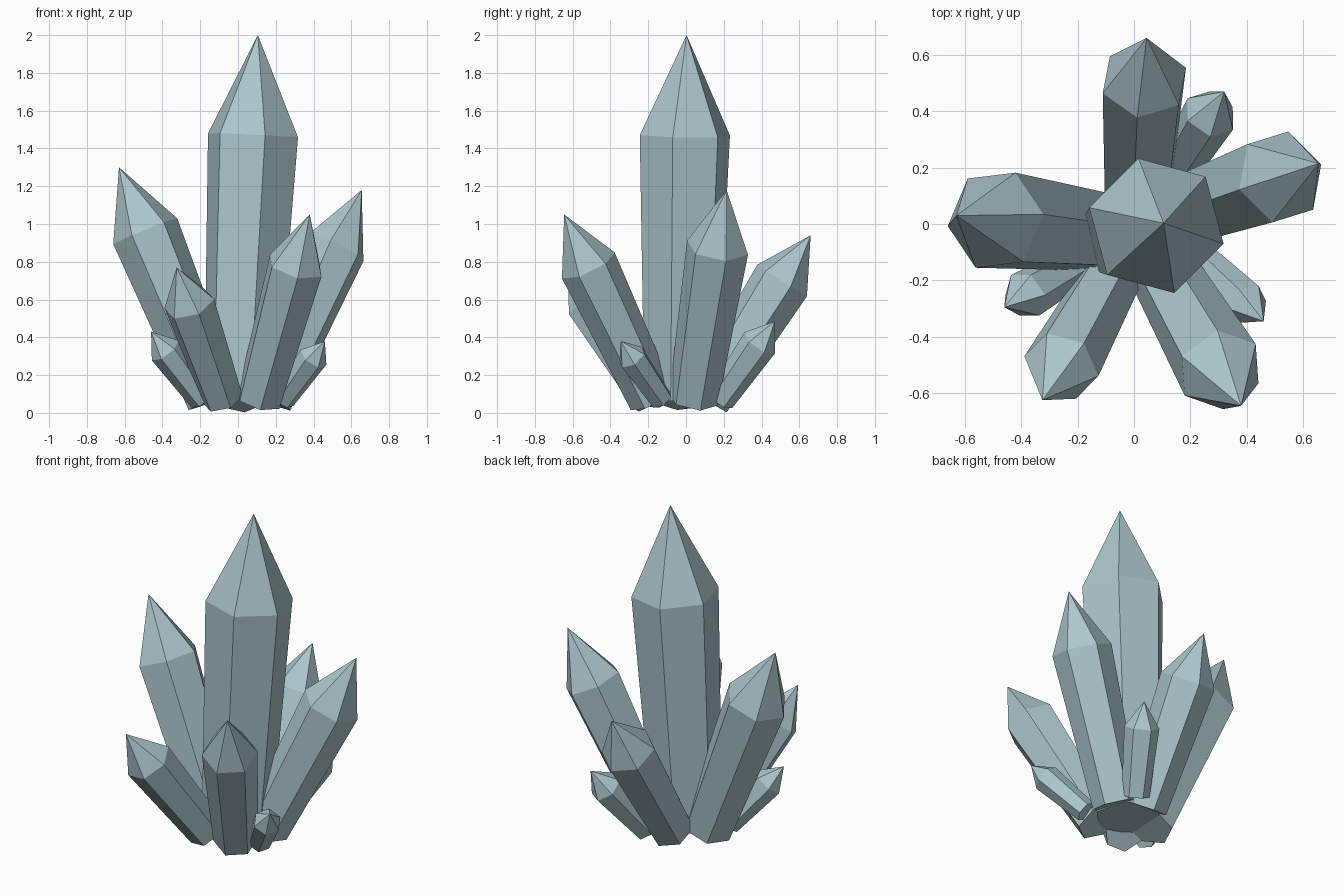
import bpy, bmesh, math
from mathutils import Vector

if "Cube" in bpy.data.objects:
    bpy.data.objects.remove(bpy.data.objects["Cube"])

mat = bpy.data.materials.new("pale_blue_grey_crystal")
mat.diffuse_color = (0.413, 0.565, 0.604, 1)
mat.use_nodes = True
mat.node_tree.nodes["Principled BSDF"].inputs["Base Color"].default_value = mat.diffuse_color

BASE_Z = 0.07      # height of the centre of every root
SHOULDER = 0.725   # where the prism ends and the point begins
TAPER = 0.8        # root radius relative to shoulder radius


def crystal(name, base, tip, radius, azimuth):
    """Six-sided crystal; azimuth is the top-view direction of one corner."""
    base, tip = Vector((*base, BASE_Z)), Vector(tip)
    axis = (tip - base).normalized()
    a = math.radians(azimuth)
    u = Vector((math.cos(a), math.sin(a), 0))
    u.z = -u.dot(axis) / axis.z
    u.normalize()
    v = axis.cross(u)

    bm = bmesh.new()

    def ring(centre, r):
        return [bm.verts.new(centre + r * (u * math.cos(k * math.pi / 3) + v * math.sin(k * math.pi / 3)))
                for k in range(6)]

    root = ring(base, radius * TAPER)
    neck = ring(base.lerp(tip, SHOULDER), radius)
    point = bm.verts.new(tip)
    bm.faces.new(root[::-1])
    for i in range(6):
        j = (i + 1) % 6
        bm.faces.new((root[i], root[j], neck[j], neck[i]))
        bm.faces.new((neck[i], neck[j], point))
    me = bpy.data.meshes.new(name)
    bm.to_mesh(me)
    bm.free()
    me.materials.append(mat)
    bpy.context.collection.objects.link(bpy.data.objects.new(name, me))


# Tall centre crystal
crystal("main_crystal", (0.012, -0.03), (0.105, 0.003, 2.0), 0.247, 45)

# Ring of leaning medium crystals
crystal("left_crystal", (-0.125, -0.03), (-0.63, 0.03, 1.30), 0.184, 187)
crystal("back_crystal", (0.015, 0.11), (0.045, 0.66, 0.94), 0.158, 197)
crystal("right_crystal", (0.16, 0.04), (0.655, 0.215, 1.18), 0.168, 80)
crystal("front_right_crystal", (0.11, -0.18), (0.38, -0.645, 1.05), 0.156, 94)
crystal("front_left_crystal", (-0.08, -0.185), (-0.325, -0.625, 0.77), 0.138, -15)

# Small crystals between them
crystal("small_left_crystal", (-0.19, -0.14), (-0.46, -0.295, 0.43), 0.088, 125)
crystal("small_back_crystal", (0.14, 0.18), (0.32, 0.47, 0.485), 0.098, -35)
crystal("small_right_crystal", (0.24, -0.13), (0.46, -0.345, 0.38), 0.08, 57)
